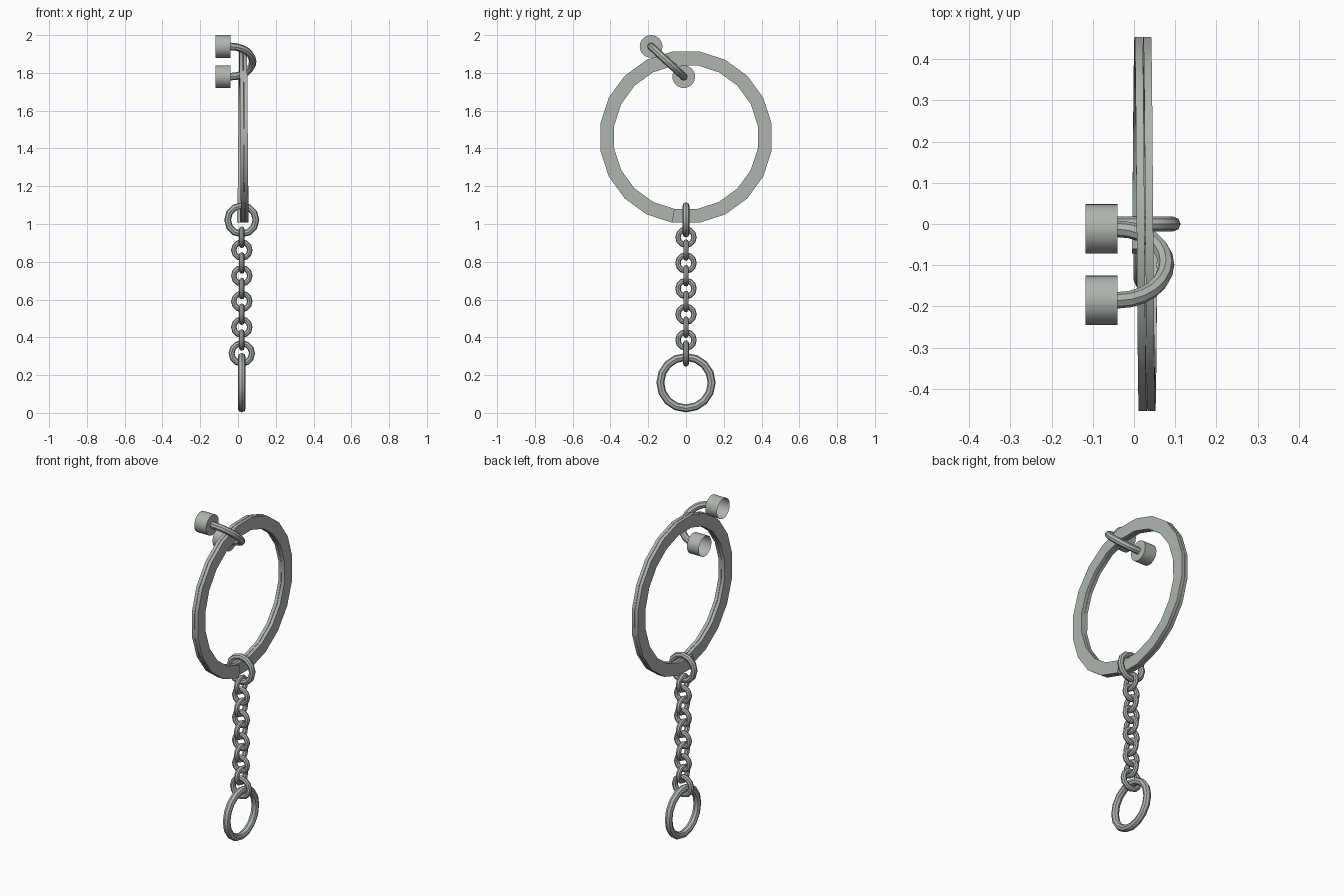
import bpy, bmesh, math
from mathutils import Vector

if "Cube" in bpy.data.objects:
    bpy.data.objects.remove(bpy.data.objects["Cube"])

steel = bpy.data.materials.new("grey steel")
steel.diffuse_color = (0.42, 0.46, 0.42, 1)
steel.use_nodes = True
steel.node_tree.nodes["Principled BSDF"].inputs["Base Color"].default_value = steel.diffuse_color
CX = 0.02  # x of the hanging chain


def finish(obj, name):
    obj.name = name
    obj.data.materials.clear()
    obj.data.materials.append(steel)
    bpy.ops.object.select_all(action='DESELECT')
    obj.select_set(True)
    bpy.context.view_layer.objects.active = obj
    bpy.ops.object.shade_smooth_by_angle(angle=math.radians(30))


def loft(name, sections):
    """Skin a list of equal-sized cross-sections and cap both ends."""
    bm = bmesh.new()
    rings = [[bm.verts.new(p) for p in s] for s in sections]
    n = len(rings[0])
    for a, b in zip(rings, rings[1:]):
        for i in range(n):
            j = (i + 1) % n
            bm.faces.new((a[i], a[j], b[j], b[i]))
    bm.faces.new(rings[0])
    bm.faces.new(rings[-1])
    bmesh.ops.recalc_face_normals(bm, faces=bm.faces)
    me = bpy.data.meshes.new(name)
    bm.to_mesh(me)
    bm.free()
    obj = bpy.data.objects.new(name, me)
    bpy.context.collection.objects.link(obj)
    finish(obj, name)


def link(name, z, outer, minor, faces_front, segs=12):
    """Round link in the xz plane (faces_front) or the yz plane."""
    rot = (math.pi / 2, 0, 0) if faces_front else (0, math.pi / 2, 0)
    bpy.ops.mesh.primitive_torus_add(
        major_radius=outer - minor, minor_radius=minor, major_segments=segs,
        minor_segments=8, location=(CX, 0, z), rotation=rot)
    finish(bpy.context.object, name)


# split ring: flat strip wound two turns around the x axis
strip = []
for k in range(41):
    a = math.radians(261 + 18 * k)
    x = 0.005 + 0.021 * k / 20
    strip.append([(x + dx, r * math.cos(a), 1.46 + r * math.sin(a))
                  for dx, r in ((-0.0095, 0.385), (0.0095, 0.385),
                                (0.0095, 0.459), (-0.0095, 0.459))])
loft("split_ring", strip)

# chain: large top link, alternating small links, larger end link
link("top_link", 1.022, 0.093, 0.018, True)
for i in range(9):
    link(f"chain_link_{i + 1}", 0.93 - 0.068 * i, 0.057, 0.0145, i % 2 == 1)
link("end_link", 0.315, 0.07, 0.016, True)

# bottom ring
link("bottom_ring", 0.16, 0.157, 0.021, False, 16)

# horseshoe bar threaded through the split ring
p, q = Vector((-0.04, -0.185, 1.94)), Vector((-0.04, -0.012, 1.78))
mid, half = (p + q) / 2, (q - p) / 2
u, xaxis = half.normalized(), Vector((1, 0, 0))
side = u.cross(xaxis)
bar = []
for k in range(13):
    t = math.pi * k / 12
    out = u * -math.cos(t) + xaxis * math.sin(t)
    centre = mid + out * half.length
    bar.append([centre + (out * math.cos(b) + side * math.sin(b)) * 0.02
                for b in (math.tau * j / 8 for j in range(8))])
loft("horseshoe_bar", bar)

# cup-shaped bar ends, open on the -x side
for i, c in enumerate((p, q)):
    bpy.ops.mesh.primitive_cylinder_add(
        vertices=32, radius=0.06, depth=0.078,
        location=(-0.079, c.y, c.z), rotation=(0, math.pi / 2, 0))
    cup = bpy.context.object
    bm = bmesh.new()
    bm.from_mesh(cup.data)
    bmesh.ops.delete(bm, geom=[f for f in bm.faces if f.normal.z < -0.9],
                     context='FACES_ONLY')
    bm.to_mesh(cup.data)
    bm.free()
    finish(cup, f"bar_end_{i + 1}")
